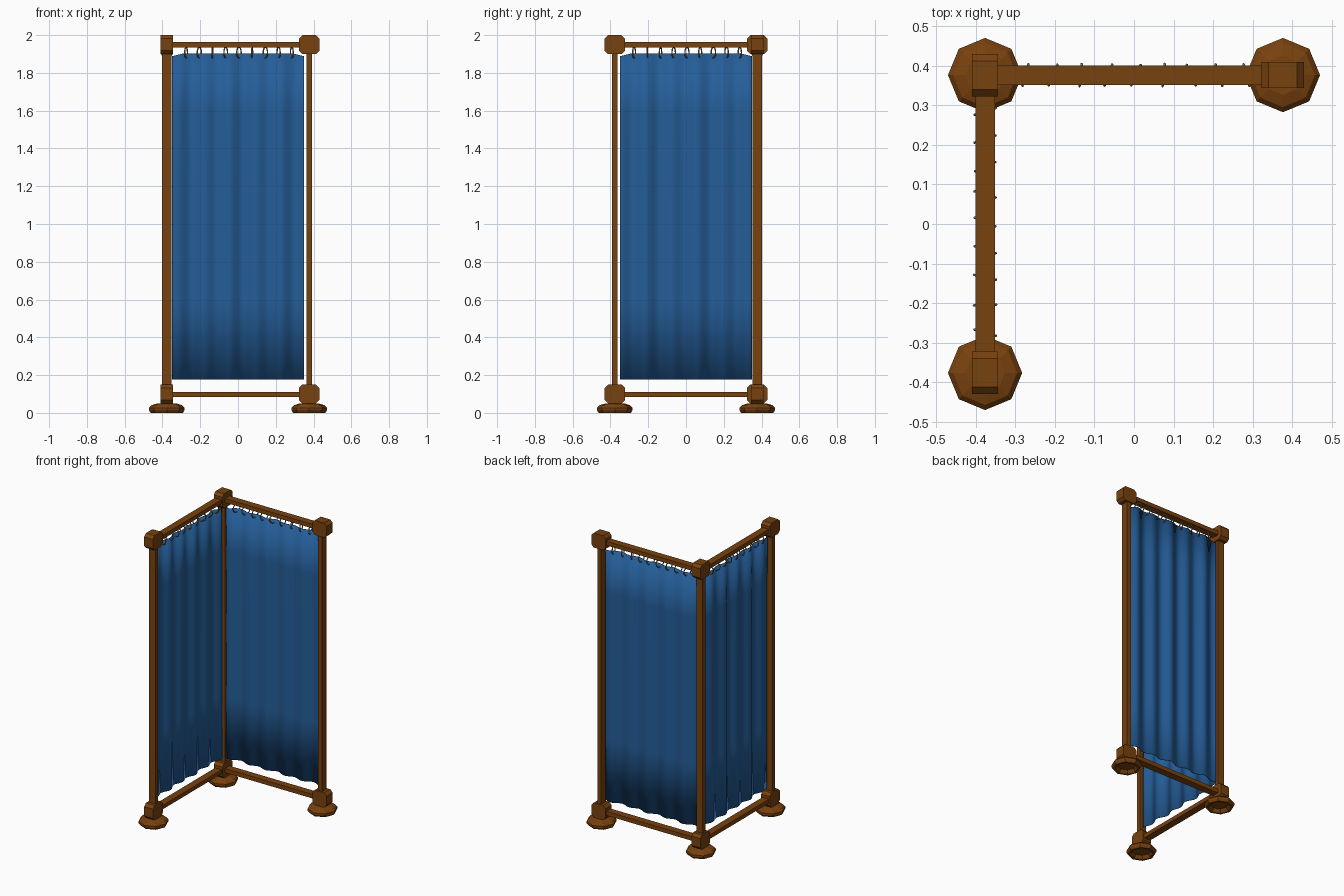
import bpy, bmesh, math, random
from mathutils import Matrix, Vector

if "Cube" in bpy.data.objects:
    bpy.data.objects.remove(bpy.data.objects["Cube"])

random.seed(4)
C = 0.377          # post offset from the middle
DEPTH = 0.049      # depth of posts and rails


def material(name, rgb):
    m = bpy.data.materials.new(name)
    m.diffuse_color = (*rgb, 1)
    m.use_nodes = True
    m.node_tree.nodes["Principled BSDF"].inputs["Base Color"].default_value = m.diffuse_color
    return m


WOOD = material("brown wood", (0.19, 0.054, 0.0045))
CLOTH = material("blue cloth", (0.018, 0.110, 0.315))
METAL = material("tan metal", (0.30, 0.22, 0.12))


def finish(bm, name, mat, M, smooth=False):
    bmesh.ops.recalc_face_normals(bm, faces=bm.faces[:])
    bm.transform(M)
    me = bpy.data.meshes.new(name)
    bm.to_mesh(me)
    bm.free()
    me.materials.append(mat)
    for p in me.polygons:
        p.use_smooth = smooth
    ob = bpy.data.objects.new(name, me)
    bpy.context.collection.objects.link(ob)
    return ob


def box(name, lo, hi, M):
    bm = bmesh.new()
    size = Vector(hi) - Vector(lo)
    mid = (Vector(hi) + Vector(lo)) / 2
    bmesh.ops.create_cube(bm, size=1, matrix=Matrix.Translation(mid) @ Matrix.Diagonal((*size, 1)))
    return finish(bm, name, WOOD, M)


def block(name, u, z0, M):
    # joint block: chamfered outline pushed through the panel depth
    w, h, c, t = 0.054, 0.10, 0.018, 0.033
    pts = [(-w + c, 0), (w - c, 0), (w, c), (w, h - c), (w - c, h), (-w + c, h), (-w, h - c), (-w, c)]
    bm = bmesh.new()
    f = bm.faces.new([bm.verts.new((u + x, C - t, z0 + z)) for x, z in pts])
    ext = bmesh.ops.extrude_face_region(bm, geom=[f])["geom"]
    bmesh.ops.translate(bm, vec=(0, 2 * t, 0), verts=[v for v in ext if isinstance(v, bmesh.types.BMVert)])
    finish(bm, name, WOOD, M)


def foot(name, u, M):
    # octagonal foot, hollow underneath
    prof = [(0, 0.022), (0.055, 0.022), (0.072, 0), (0.085, 0), (0.094, 0.014), (0.094, 0.027),
            (0.081, 0.041), (0.05, 0.05), (0, 0.05)]
    bm = bmesh.new()
    vs = [bm.verts.new((u + r, C, z)) for r, z in prof]
    es = [bm.edges.new(p) for p in zip(vs, vs[1:])]
    bmesh.ops.spin(bm, geom=vs + es, cent=(u, C, 0), axis=(0, 0, 1), angle=math.tau, steps=8)
    bmesh.ops.remove_doubles(bm, verts=bm.verts[:], dist=1e-5)
    finish(bm, name, WOOD, M)


def post(prefix, u, M):
    box(prefix + "_post", (u - 0.015, C - DEPTH / 2, 0.045), (u + 0.015, C + DEPTH / 2, 1.95), M)
    block(prefix + "_top_block", u, 1.9, M)
    block(prefix + "_bottom_block", u, 0.05, M)
    foot(prefix + "_foot", u, M)


def fold(u, phase):
    return 0.011 * math.sin(u * 46 + phase) + 0.004 * math.sin(u * 23 + 2 * phase)


def curtain(name, phase, M):
    n, rows = 80, [0.176, 0.6, 1.1, 1.6, 1.903]
    bm = bmesh.new()
    grid = []
    for z in rows:
        k = 1.0 if z < 1.7 else 0.7
        line = []
        for i in range(n + 1):
            u = -0.35 + 0.7 * i / n
            sag = 0.015 * max(0, (abs(u) - 0.29) / 0.06) if z > 1.7 else 0
            line.append(bm.verts.new((u, C + k * fold(u, phase), z - sag)))
        grid.append(line)
    for a, b in zip(grid, grid[1:]):
        for i in range(n):
            bm.faces.new((a[i], a[i + 1], b[i + 1], b[i]))
    ob = finish(bm, name, CLOTH, M, True)
    s = ob.modifiers.new("thickness", 'SOLIDIFY')
    s.thickness, s.offset = 0.003, 0


def ring(name, u, M):
    R, r, N, K = 0.028, 0.0035, 16, 6
    L = Matrix.Translation((u, C, 1.908)) @ Matrix.Rotation(random.uniform(-0.5, 0.5), 4, 'Z')
    bm = bmesh.new()
    v = []
    for i in range(N):
        a = math.tau * i / N
        v.append([])
        for j in range(K):
            b = math.tau * j / K
            d = R + r * math.cos(b)
            v[i].append(bm.verts.new((r * math.sin(b), d * math.cos(a), d * math.sin(a))))
    for i in range(N):
        for j in range(K):
            bm.faces.new((v[i - 1][j - 1], v[i][j - 1], v[i][j], v[i - 1][j]))
    finish(bm, name, METAL, M @ L, True)


def panel(prefix, phase, M):
    for nm, z in (("top", 1.949), ("bottom", 0.097)):
        box(f"{prefix}_{nm}_rail", (-C, C - DEPTH / 2, z - 0.014), (C, C + DEPTH / 2, z + 0.014), M)
    curtain(prefix + "_curtain", phase, M)
    for i in range(9):
        ring(f"{prefix}_ring_{i + 1}", -0.275 + 0.07 * i, M)


# Back panel along x, side panel is the same turned a quarter turn
BACK, SIDE = Matrix.Identity(4), Matrix.Rotation(math.pi / 2, 4, 'Z')
panel("back", 0.4, BACK)
panel("side", 1.9, SIDE)
post("right", C, BACK)
post("corner", C, SIDE)
post("front", -C, SIDE)
